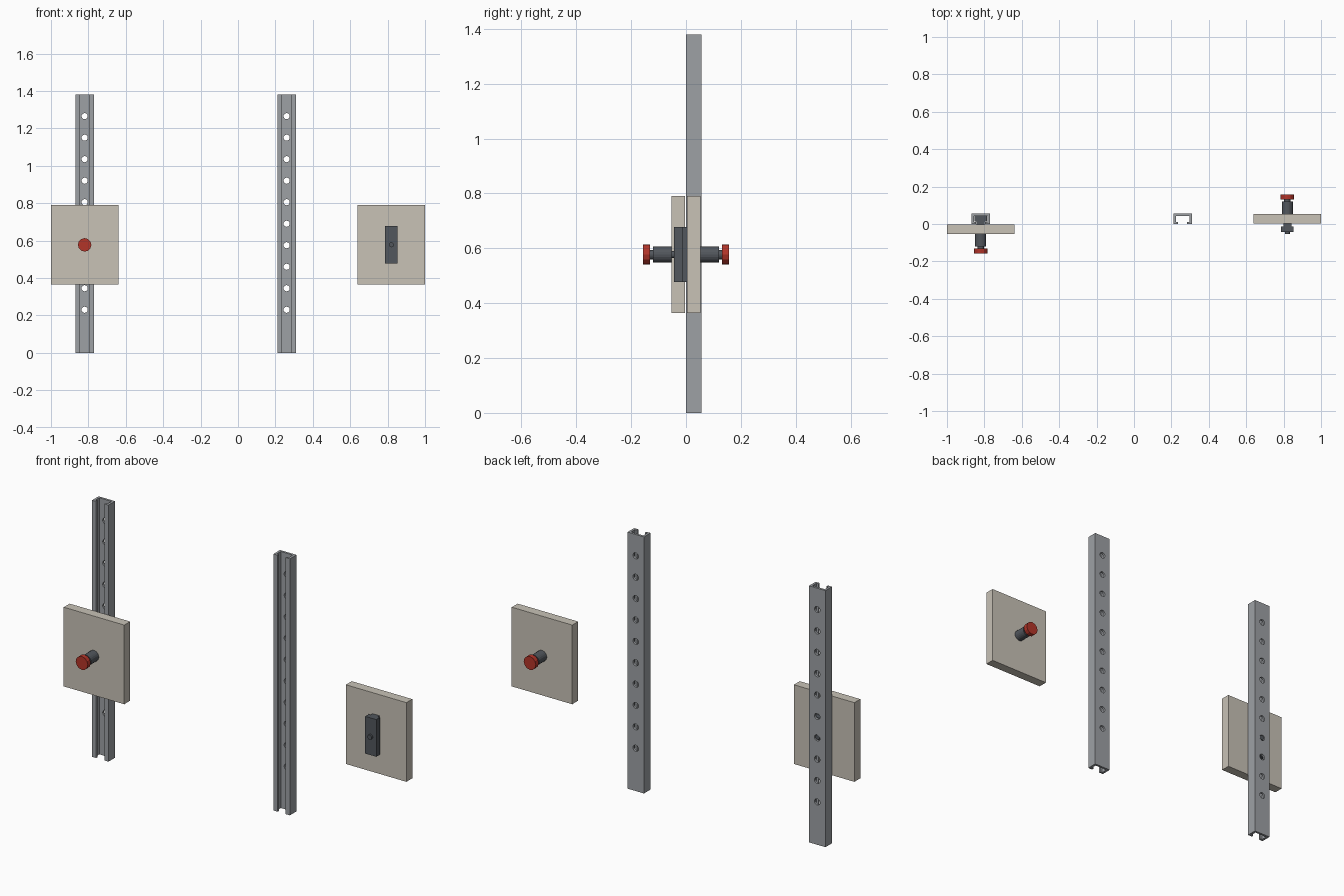
import bpy, bmesh, math
from mathutils import Matrix, Vector

if "Cube" in bpy.data.objects:
    bpy.data.objects.remove(bpy.data.objects["Cube"], do_unlink=True)


def material(name, rgb):
    m = bpy.data.materials.new(name)
    m.use_nodes = True
    m.diffuse_color = (*rgb, 1)
    m.node_tree.nodes["Principled BSDF"].inputs["Base Color"].default_value = (*rgb, 1)
    return m


GREY = material("rail grey", (0.34, 0.355, 0.375))
BEIGE = material("plate beige", (0.58, 0.54, 0.47))
DARK = material("dark steel", (0.085, 0.095, 0.11))
RED = material("knob red", (0.45, 0.035, 0.022))

HEIGHT = 1.38
KNOB_Z = 0.577


def finish(name, bm, mat):
    bmesh.ops.recalc_face_normals(bm, faces=bm.faces)
    mesh = bpy.data.meshes.new(name)
    bm.to_mesh(mesh)
    bm.free()
    mesh.materials.append(mat)
    ob = bpy.data.objects.new(name, mesh)
    bpy.context.collection.objects.link(ob)
    return ob


def extrusion(name, half, cx, z0, z1, mat, s=1):
    """Mirror half an x-y outline about x = cx and extrude it upwards."""
    outline = half + [(-x, y) for x, y in reversed(half)]
    bm = bmesh.new()
    face = bm.faces.new([bm.verts.new((cx + x, y * s, z0)) for x, y in outline])
    ext = bmesh.ops.extrude_face_region(bm, geom=[face])["geom"]
    bmesh.ops.translate(bm, vec=(0, 0, z1 - z0),
                        verts=[v for v in ext if isinstance(v, bmesh.types.BMVert)])
    return finish(name, bm, mat)


def add_rod(bm, x, y0, y1, z, r, sides):
    """Cylinder lying along y."""
    place = Matrix.Translation(Vector((x, (y0 + y1) / 2, z))) @ Matrix.Rotation(math.pi / 2, 4, "X")
    bmesh.ops.create_cone(bm, cap_ends=True, segments=sides, radius1=r, radius2=r,
                          depth=abs(y1 - y0), matrix=place)


def rod(name, x, y0, y1, r, sides, mat):
    bm = bmesh.new()
    add_rod(bm, x, y0, y1, KNOB_Z, r, sides)
    return finish(name, bm, mat)


def rail(name, cx):
    # Lipped channel, open to the front
    half = [(0.049, 0.056), (0.049, 0), (0.024, 0), (0.024, 0.011), (0.036, 0.011), (0.036, 0.044)]
    ob = extrusion(name, half, cx, 0, HEIGHT, GREY)
    # Row of holes through the back wall
    bm = bmesh.new()
    for i in range(2, 12):
        add_rod(bm, cx, 0.03, 0.08, i * HEIGHT / 12, 0.0165, 16)
    cutter = finish("hole_cutter", bm, GREY)
    cutter.hide_render = True
    mod = ob.modifiers.new("holes", "BOOLEAN")
    mod.operation = "DIFFERENCE"
    mod.solver = "EXACT"
    mod.object = cutter
    bpy.context.view_layer.objects.active = ob
    bpy.ops.object.modifier_apply(modifier=mod.name)
    bpy.data.objects.remove(cutter, do_unlink=True)


def slider(side, cx, s):
    """Plate with a plunger knob on the s side and a slide block on the other."""
    extrusion(side + "_plate", [(0.18, 0.003), (0.18, 0.053)], cx, 0.364, 0.79, BEIGE, s)
    # T-shaped block that runs inside the channel
    tee = [(0.021, 0.004), (0.021, -0.013), (0.033, -0.013), (0.033, -0.043)]
    extrusion(side + "_slide_block", tee, cx, KNOB_Z - 0.1, KNOB_Z + 0.1, DARK, s)
    rod(side + "_locking_pin", cx, -0.053 * s, -0.04 * s, 0.013, 16, DARK)
    # Plunger
    rod(side + "_plunger_body", cx, 0.052 * s, 0.12 * s, 0.029, 20, DARK)
    rod(side + "_plunger_neck", cx, 0.119 * s, 0.134 * s, 0.017, 16, DARK)
    rod(side + "_knob", cx, 0.132 * s, 0.157 * s, 0.036, 12, RED)


rail("right_rail", -0.82)
rail("left_rail", 0.26)
slider("right", -0.82, -1)
slider("left", 0.82, 1)
